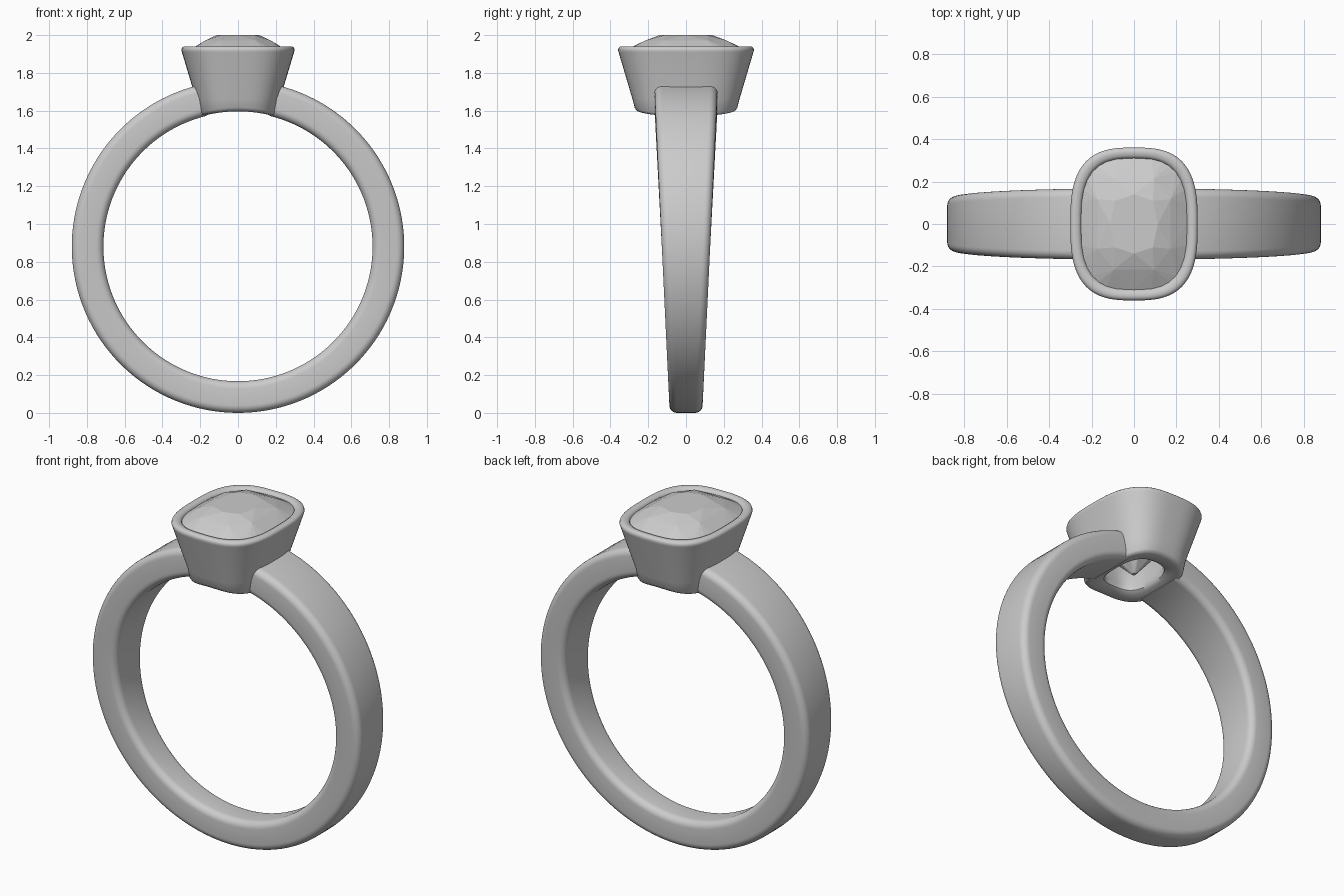
import bpy, bmesh
from math import sin, cos, pi, sqrt, radians, copysign

if "Cube" in bpy.data.objects:
    bpy.data.objects.remove(bpy.data.objects["Cube"])

ZC, R_IN, R_OUT = 0.884, 0.7125, 0.88


def cushion(a, b, t, n=2.9):
    """Point on a cushion-shaped (superellipse) outline."""
    c, s = cos(t), sin(t)
    return (a * copysign(abs(c) ** (2 / n), c), b * copysign(abs(s) ** (2 / n), s))


def finger_z(x):
    return ZC + sqrt(R_IN ** 2 - x * x)


def skin(name, rings, close_loop=False, caps=False, angle=40):
    """Join equal-length rings of points into a smooth surface."""
    bm = bmesh.new()
    vs = [[bm.verts.new(p) for p in ring] for ring in rings]
    n = len(vs[0])
    for i in range(len(vs) if close_loop else len(vs) - 1):
        a, b = vs[i], vs[(i + 1) % len(vs)]
        for j in range(n):
            k = (j + 1) % n
            bm.faces.new((a[j], a[k], b[k], b[j]))
    if caps:
        bm.faces.new(vs[0])
        bm.faces.new(vs[-1])
    return finish(name, bm, angle)


def finish(name, bm, angle=None):
    bmesh.ops.recalc_face_normals(bm, faces=bm.faces[:])
    me = bpy.data.meshes.new(name)
    bm.to_mesh(me)
    bm.free()
    ob = bpy.data.objects.new(name, me)
    bpy.context.collection.objects.link(ob)
    if angle:
        bpy.ops.object.select_all(action='DESELECT')
        ob.select_set(True)
        bpy.context.view_layer.objects.active = ob
        bpy.ops.object.shade_smooth_by_angle(angle=radians(angle))
    return ob


# Band: rounded section swept round the finger, widening towards the top
def band_section(ang):
    mid, h, r = (R_IN + R_OUT) / 2, (R_OUT - R_IN) / 2, 0.04
    w = 0.088 + 0.08 * (1 + cos(ang)) / 2
    pts = []
    for q, (sy, sr) in enumerate(((1, 1), (-1, 1), (-1, -1), (1, -1))):
        for k in range(7):
            t = (q + k / 6) * pi / 2
            y = sy * (w - r) + r * cos(t)
            rad = mid + sr * (h - r) + r * sin(t)
            pts.append((rad * sin(ang), y, ZC - 0.004 + rad * cos(ang)))
    return pts


START, STEPS = radians(13.5), 120
skin("band", [band_section(START + (2 * pi - 2 * START) * i / STEPS)
              for i in range(STEPS + 1)], caps=True)

# Bezel cup: (half x, half y, height, height measured from finger curve?)
profile = [
    (0.125, 0.170, 0.012, True), (0.140, 0.186, 0.002, True),
    (0.185, 0.243, 0.000, True), (0.202, 0.262, 0.005, True),
    (0.211, 0.272, 0.020, True), (0.222, 0.283, 1.660, False),
    (0.297, 0.357, 1.910, False), (0.300, 0.360, 1.922, False),
    (0.297, 0.357, 1.932, False), (0.289, 0.349, 1.939, False),
    (0.277, 0.337, 1.941, False), (0.262, 0.322, 1.938, False),
    (0.252, 0.312, 1.931, False), (0.248, 0.308, 1.920, False),
    (0.246, 0.306, 1.890, False), (0.180, 0.235, 1.770, False),
    (0.125, 0.172, 1.640, False),
]
rings = []
for a, b, z, on_finger in profile:
    ring = []
    for i in range(96):
        x, y = cushion(a, b, 2 * pi * i / 96)
        ring.append((x, y, finger_z(x) + z if on_finger else z))
    rings.append(ring)
skin("bezel", rings, close_loop=True, angle=50)

# Faceted stone: hull of girdle, crown, table and pavilion points
bm = bmesh.new()
for scale, z, count, shift in ((1.0, 1.915, 32, 0), (1.0, 1.925, 32, 0),
                               (0.73, 1.972, 8, 0.5), (0.45, 2.0, 8, 0),
                               (0.55, 1.76, 8, 0.5), (0.04, 1.605, 8, 0)):
    for i in range(count):
        x, y = cushion(0.25 * scale, 0.31 * scale, 2 * pi * (i + shift) / count)
        bm.verts.new((x, y, z))
bmesh.ops.convex_hull(bm, input=bm.verts[:])
finish("stone", bm)
